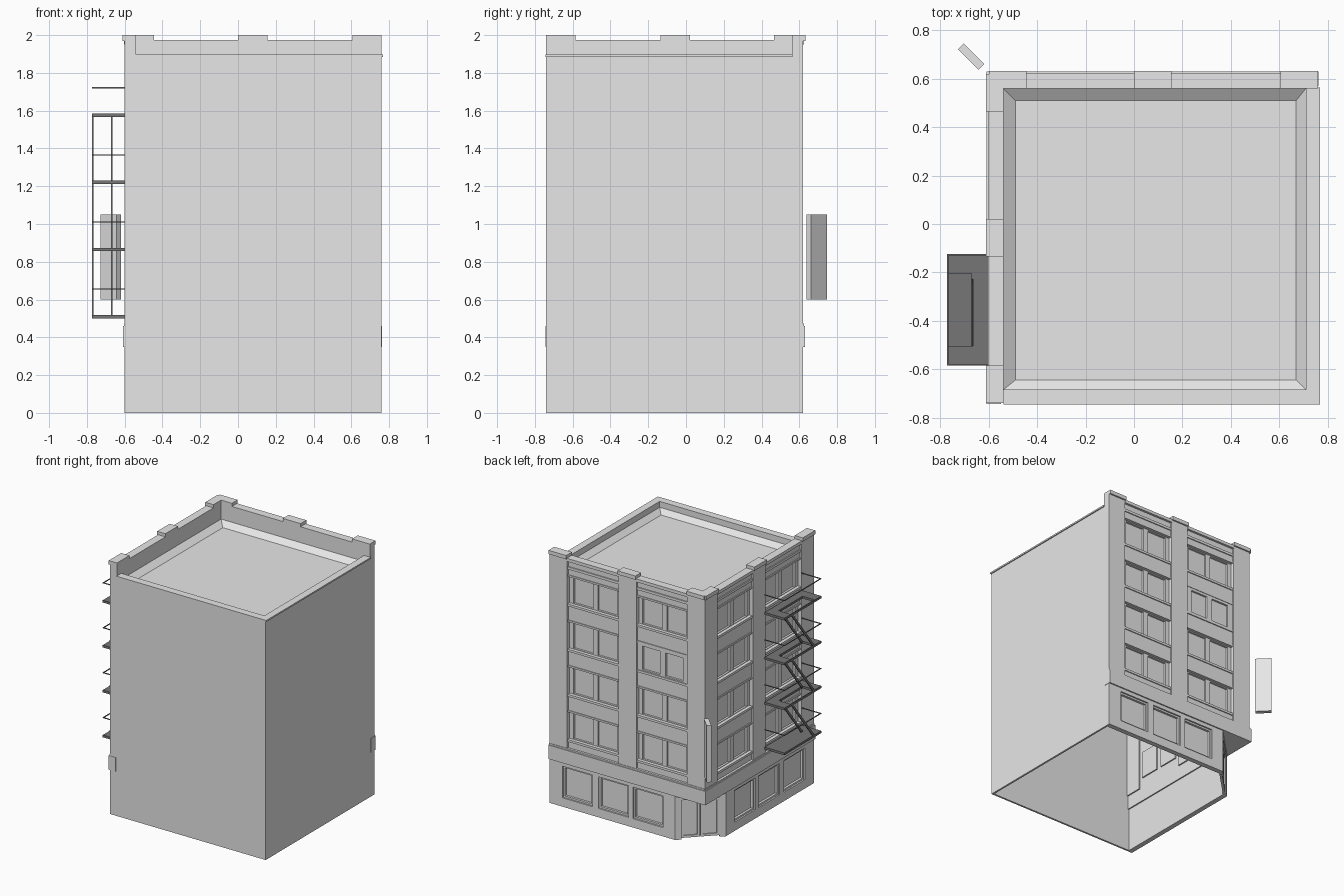
import bpy, bmesh
from mathutils import Vector

if "Cube" in bpy.data.objects:
    bpy.data.objects.remove(bpy.data.objects["Cube"])


def material(name, value):
    m = bpy.data.materials.new(name)
    m.use_nodes = True
    colour = (value, value, value, 1)
    m.diffuse_color = colour
    m.node_tree.nodes["Principled BSDF"].inputs["Base Color"].default_value = colour
    return m


STONE = material("light grey stone", 0.8)
IRON = material("dark grey iron", 0.18)


class Part:
    """Collects simple solids into one named object."""

    def __init__(self, name, mat=STONE):
        self.name, self.mat, self.bm = name, mat, bmesh.new()

    def prism(self, bottom, top):
        lower = [self.bm.verts.new(p) for p in bottom]
        upper = [self.bm.verts.new(p) for p in top]
        n = len(lower)
        self.bm.faces.new(lower)
        self.bm.faces.new(upper)
        for i in range(n):
            j = (i + 1) % n
            self.bm.faces.new((lower[i], lower[j], upper[j], upper[i]))

    def box(self, x0, x1, y0, y1, z0, z1):
        ring = [(x0, y0), (x1, y0), (x1, y1), (x0, y1)]
        self.prism([(x, y, z0) for x, y in ring], [(x, y, z1) for x, y in ring])

    def done(self):
        bmesh.ops.recalc_face_normals(self.bm, faces=self.bm.faces)
        mesh = bpy.data.meshes.new(self.name)
        self.bm.to_mesh(mesh)
        self.bm.free()
        mesh.materials.append(self.mat)
        obj = bpy.data.objects.new(self.name, mesh)
        bpy.context.scene.collection.objects.link(obj)


class Facade:
    """Places solids by distance along a wall, depth outward, and height."""

    def __init__(self, origin, along, outward):
        self.o = Vector((*origin, 0))
        self.a = Vector((*along, 0)).normalized()
        self.n = Vector((*outward, 0)).normalized()

    def box(self, part, u0, u1, d0, d1, z0, z1):
        ring = [self.o + self.a * u + self.n * d
                for u, d in ((u0, d0), (u1, d0), (u1, d1), (u0, d1))]
        part.prism([p + Vector((0, 0, z0)) for p in ring],
                   [p + Vector((0, 0, z1)) for p in ring])

    def pierced(self, part, u0, u1, d0, d1, z0, z1, holes, h0, h1):
        """Wall strip with a row of equal-height openings."""
        edge = u0
        for a, b in holes:
            self.box(part, edge, a, d0, d1, z0, z1)
            if h0 > z0:
                self.box(part, a, b, d0, d1, z0, h0)
            if z1 > h1:
                self.box(part, a, b, d0, d1, h1, z1)
            edge = b
        self.box(part, edge, u1, d0, d1, z0, z1)

    def frame(self, part, u0, u1, z0, z1, d0, d1, t):
        self.pierced(part, u0, u1, d0, d1, z0, z1, [(u0 + t, u1 - t)], z0 + t, z1 - t)


LENGTH, CUT = 1.36, 1.10
BELT0, BELT1, TOP = 0.35, 0.46, 1.975
PIERS = [(0, 0.155), (0.605, 0.76), (1.205, LENGTH)]
BAYS = [(0.155, 0.605), (0.76, 1.205)]
SHOPS = [(0.113, 0.375), (0.427, 0.69), (0.732, 0.994)]
ROWS = [0.54 + 0.357 * k for k in range(4)]
WIN_H = 0.215

back = Facade((0.76, 0.62), (-1, 0), (0, 1))
side = Facade((-0.6, -0.74), (0, 1), (-1, 0))

for label, f in (("back", back), ("side", side)):
    # Ground floor shop windows
    shop = Part(label + "_shopfront")
    f.pierced(shop, 0, CUT, -0.04, 0, 0, BELT0, SHOPS, 0.07, 0.32)
    for a, b in SHOPS:
        f.box(shop, a, b, -0.04, -0.03, 0.07, 0.32)
        f.frame(shop, a, b, 0.07, 0.32, -0.03, -0.012, 0.014)
    shop.done()

    # Belt course above the shops
    belt = Part(label + "_belt_course")
    f.box(belt, -0.003, LENGTH + 0.01, -0.05, 0.01, BELT0, BELT1)
    f.box(belt, 0, LENGTH, -0.05, 0.004, BELT1, BELT1 + 0.012)
    belt.done()

    # Piers with flared caps
    piers = Part(label + "_piers")
    for a, b in PIERS:
        f.box(piers, a, b, -0.06, 0, BELT1, TOP)
        f.box(piers, a, b, -0.06, 0.012, TOP - 0.005, 2)
    piers.done()

    # Spandrels, sills and parapet between the piers
    bands = Part(label + "_spandrels")
    for a, b in BAYS:
        low = BELT1
        for z in ROWS:
            f.box(bands, a, b, -0.05, -0.014, low, z)
            f.box(bands, a, b, -0.04, -0.006, z - 0.018, z)
            low = z + WIN_H
            f.box(bands, a, b, -0.04, -0.008, low, low + 0.014)
        f.box(bands, a, b, -0.06, -0.014, low, TOP)
        f.box(bands, a, b, -0.06, -0.006, 1.885, 1.905)
        f.box(bands, a, b, -0.06, 0.004, TOP - 0.025, TOP)
    bands.done()

    # Paired windows, with one bay walled up flush on the back
    windows = Part(label + "_windows")
    for bay, (a, b) in enumerate(BAYS):
        mid = (a + b) / 2
        for row, z in enumerate(ROWS):
            flush = label == "back" and bay == 1 and row == 2
            near, far = (0.025, 0.175) if flush else (0.022, 0.19)
            face = -0.012 if flush else -0.032
            rim = 0.02 if flush else 0.008
            holes = [(mid - far, mid - near), (mid + near, mid + far)]
            top = z + WIN_H
            f.pierced(windows, a, b, -0.05, face, z, top, holes, z + rim * 0.5, top - rim)
            for h0, h1 in holes:
                f.box(windows, h0, h1, -0.06, face - 0.016, z, top)
    windows.done()

# Cut corner with double door, and the overhang above it
corner = Facade((-0.34, 0.62), (-1, -1), (-1, 1))
width = 0.368
door = Part("corner_door")
corner.pierced(door, 0, width, -0.03, 0, 0, BELT0, [(0.045, width - 0.045)], 0, 0.31)
for a, b in ((0.045, width / 2 - 0.003), (width / 2 + 0.003, width - 0.045)):
    corner.box(door, a, b, -0.03, -0.018, 0.008, 0.31)
    corner.frame(door, a, b, 0.008, 0.31, -0.018, -0.01, 0.018)
door.done()

soffit = Part("corner_soffit")
tri = [(-0.30, 0.62), (-0.6, 0.32), (-0.6, 0.62)]
soffit.prism([(x, y, BELT0) for x, y in tri], [(x, y, BELT0 + 0.01) for x, y in tri])
soffit.done()

# Plain walls on the two party sides
party = Part("party_walls")
party.box(-0.6, 0.76, -0.74, -0.725, 0, 1.887)
party.box(0.745, 0.76, -0.74, 0.62, 0, 1.887)
party.box(-0.6, 0.76, -0.74, -0.685, 1.8, 1.887)
party.box(0.71, 0.76, -0.74, 0.62, 1.8, 1.887)
party.done()

coping = Part("party_coping")
coping.box(-0.54, 0.768, -0.745, -0.685, 1.885, 1.897)
coping.box(0.71, 0.768, -0.745, 0.565, 1.885, 1.897)
coping.done()

# Roof deck with sloped edges
roof = Part("roof")
outer = [(-0.54, -0.685), (0.71, -0.685), (0.71, 0.56), (-0.54, 0.56)]
inner = [(-0.49, -0.645), (0.67, -0.645), (0.67, 0.51), (-0.49, 0.51)]
hi = [roof.bm.verts.new((x, y, 1.85)) for x, y in outer]
lo = [roof.bm.verts.new((x, y, 1.815)) for x, y in inner]
roof.bm.faces.new(lo)
for i in range(4):
    j = (i + 1) % 4
    roof.bm.faces.new((hi[i], hi[j], lo[j], lo[i]))
roof.done()

# Blade sign standing off the corner
sign = Part("corner_sign")
blade = Facade((-0.673, 0.692), (-1, 1), (1, 1))
blade.box(sign, -0.06, 0.06, -0.017, 0.017, 0.6, 1.05)
sign.done()

# Fire escape: platforms, floating rails and stair stringers
X0, X1, Y0, Y1 = -0.773, -0.6, -0.585, -0.125
HX, HY0, HY1 = -0.665, -0.505, -0.205
LEVELS = [0.515 + 0.355 * k for k in range(4)]
platforms = Part("fire_escape_platforms", IRON)
rails = Part("fire_escape_rails", IRON)
stairs = Part("fire_escape_stairs", IRON)
for k, z in enumerate(LEVELS):
    slab = (z - 0.014, z + 0.004)
    if k == 0:
        platforms.box(X0, X1, Y0, Y1, *slab)
    else:
        platforms.box(HX, X1, Y0, Y1, *slab)
        platforms.box(X0, X0 + 0.006, Y0, Y1, *slab)
        platforms.box(X0, HX, Y0, HY0, *slab)
        platforms.box(X0, HX, HY1, Y1, *slab)
        for x in (X0, HX - 0.007):
            ring = [(x, 0), (x + 0.007, 0), (x + 0.007, 0.022), (x, 0.022)]
            stairs.prism([(a, HY0 + b, z - 0.355) for a, b in ring],
                         [(a, HY1 - 0.022 + b, z) for a, b in ring])
    h, t = z + 0.138, 0.006
    rails.box(X0, X0 + t, Y0, Y1, h, h + t)
    rails.box(X0, X1, Y0, Y0 + t, h, h + t)
    rails.box(X0, X1, Y1 - t, Y1, h, h + t)
for part in (platforms, rails, stairs):
    part.done()
